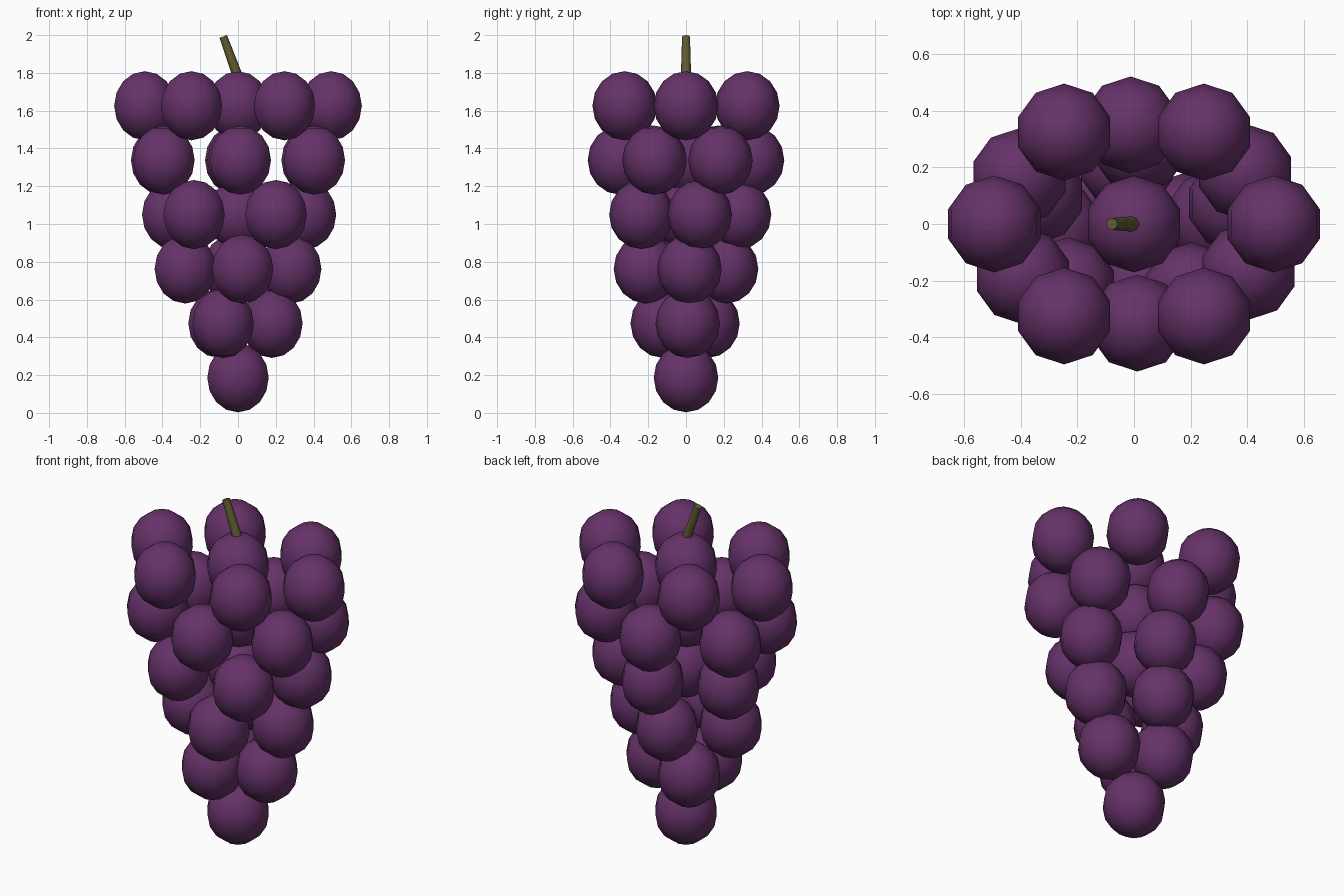
import bpy, bmesh
from math import cos, sin, radians
from mathutils import Vector

if "Cube" in bpy.data.objects:
    bpy.data.objects.remove(bpy.data.objects["Cube"])


def material(name, color):
    m = bpy.data.materials.new(name)
    m.diffuse_color = color
    m.use_nodes = True
    m.node_tree.nodes["Principled BSDF"].inputs["Base Color"].default_value = m.diffuse_color
    return m


purple = material("grape_skin", (0.13, 0.032, 0.14, 1))
olive = material("stem_bark", (0.12, 0.105, 0.03, 1))

# one low-poly grape mesh shared by every berry
bm = bmesh.new()
bmesh.ops.create_uvsphere(bm, u_segments=10, v_segments=8, radius=1)
for v in bm.verts:
    v.co = Vector((v.co.x * 0.171, v.co.y * 0.171, v.co.z * 0.183))
for f in bm.faces:
    f.smooth = True
grape_mesh = bpy.data.meshes.new("grape")
bm.to_mesh(grape_mesh)
bm.free()
grape_mesh.materials.append(purple)


def grape(x, y, z):
    ob = bpy.data.objects.new("grape", grape_mesh)
    ob.location = (x, y, z)
    bpy.context.collection.objects.link(ob)


# rows from bottom to top: count, x radius, start angle, core grape
rows = [
    (0, 0.0, 0, True),
    (3, 0.18, 4, False),
    (4, 0.28, 5, False),
    (5, 0.37, 15, True),
    (6, 0.46, 31.5, True),
    (6, 0.493, 0, True),
]
for i, (count, radius, start, core) in enumerate(rows):
    z = 0.186 + 0.288 * i
    if core:
        grape(0, 0, z)
    for k in range(count):
        a = radians(start + 360 * k / count)
        grape(radius * cos(a), 0.76 * radius * sin(a), z)

# tapered leaning stem
base, tip = Vector((0.01, 0, 1.75)), Vector((-0.078, 0, 1.993))
axis = tip - base
bpy.ops.mesh.primitive_cone_add(vertices=8, radius1=0.028, radius2=0.021,
                                depth=axis.length, location=(base + tip) / 2)
stem = bpy.context.object
stem.name = "stem"
stem.rotation_euler = axis.to_track_quat('Z', 'Y').to_euler()
stem.data.materials.append(olive)
bpy.ops.object.shade_smooth_by_angle(angle=radians(50))
